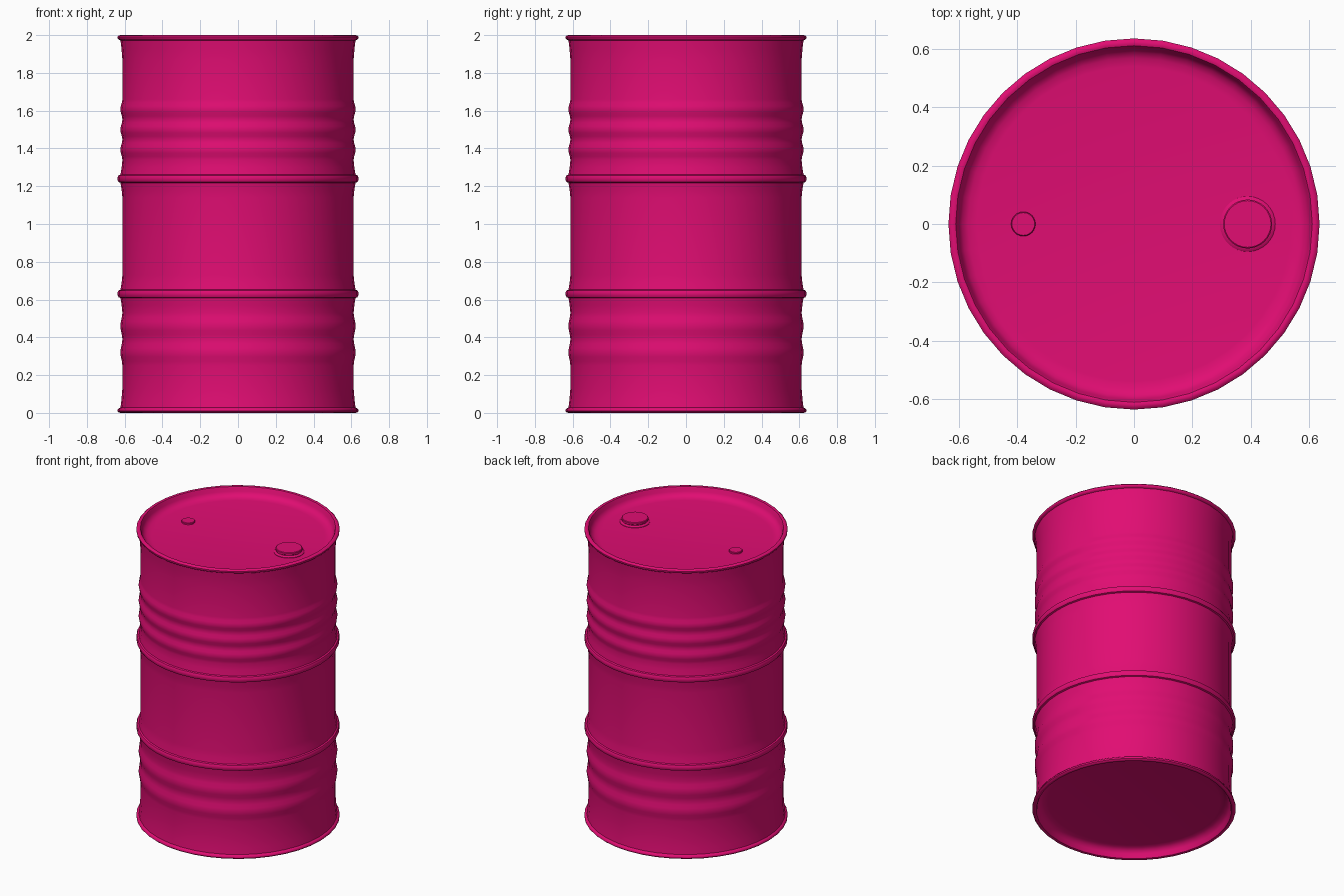
import bpy, bmesh, math

if "Cube" in bpy.data.objects:
    bpy.data.objects.remove(bpy.data.objects["Cube"])

paint = bpy.data.materials.new("magenta_paint")
paint.diffuse_color = (0.75, 0.004, 0.17, 1)
paint.use_nodes = True
paint.node_tree.nodes["Principled BSDF"].inputs["Base Color"].default_value = paint.diffuse_color


def lathe(name, profile, sides, x=0.0, angle=40):
    """Revolve (radius, z) points around z; a zero radius becomes a pole."""
    bm = bmesh.new()
    rings = []
    for r, z in profile:
        if r == 0:
            rings.append([bm.verts.new((x, 0, z))] * sides)
        else:
            rings.append([bm.verts.new((x + r * math.cos(math.tau * i / sides),
                                        r * math.sin(math.tau * i / sides), z))
                          for i in range(sides)])
    for a, b in zip(rings, rings[1:]):
        for i in range(sides):
            j = (i + 1) % sides
            bm.faces.new(list(dict.fromkeys((a[i], a[j], b[j], b[i]))))
    bmesh.ops.recalc_face_normals(bm, faces=bm.faces)
    mesh = bpy.data.meshes.new(name)
    bm.to_mesh(mesh)
    bm.free()
    mesh.materials.append(paint)
    obj = bpy.data.objects.new(name, mesh)
    bpy.context.collection.objects.link(obj)
    bpy.ops.object.select_all(action='DESELECT')
    obj.select_set(True)
    bpy.context.view_layer.objects.active = obj
    bpy.ops.object.shade_smooth_by_angle(angle=math.radians(angle))
    return obj


def hoop(z):
    """Rolling hoop bead with flared shoulders."""
    return [(0.612, z - 0.10), (0.616, z - 0.06), (0.622, z - 0.022), (0.632, z - 0.018),
            (0.637, z - 0.008), (0.637, z + 0.008), (0.632, z + 0.018),
            (0.622, z + 0.022), (0.616, z + 0.06), (0.612, z + 0.10)]


def flutes(z0, z1, count, steps=6):
    """Soft corrugations between two heights."""
    n = count * steps
    return [(0.6175 - 0.0055 * math.cos(math.tau * k / steps), z0 + (z1 - z0) * k / n)
            for k in range(1, n)]


# Rolled end rim and recessed end disc, as (radius, distance from the end)
end = [(0, 0.065), (0.54, 0.065), (0.57, 0.061), (0.59, 0.05), (0.602, 0.032),
       (0.607, 0.012), (0.612, 0.003), (0.620, 0), (0.630, 0.002), (0.637, 0.009),
       (0.637, 0.017), (0.632, 0.024), (0.622, 0.028), (0.617, 0.07), (0.612, 0.13)]

# Drum shell, bottom to top
profile = end + [(0.612, 0.25)]
profile += flutes(0.25, 0.53, 2) + hoop(0.63)
profile += hoop(1.24) + flutes(1.34, 1.66, 3) + [(0.612, 1.66)]
profile += [(r, 2 - d) for r, d in reversed(end)]
lathe("drum_shell", profile, 40)

# Large filler cap on its flange
floor = 1.935
lathe("filler_cap", [(0.095, floor - 0.005), (0.095, floor + 0.003), (0.088, floor + 0.008),
                     (0.080, floor + 0.010), (0.080, floor + 0.014), (0.084, floor + 0.017),
                     (0.084, floor + 0.028), (0.080, floor + 0.031), (0, floor + 0.031)],
      32, 0.39, 30)

# Small vent plug
lathe("vent_plug", [(0.042, floor - 0.005), (0.042, floor + 0.009),
                    (0.039, floor + 0.012), (0, floor + 0.012)], 24, -0.38, 30)
